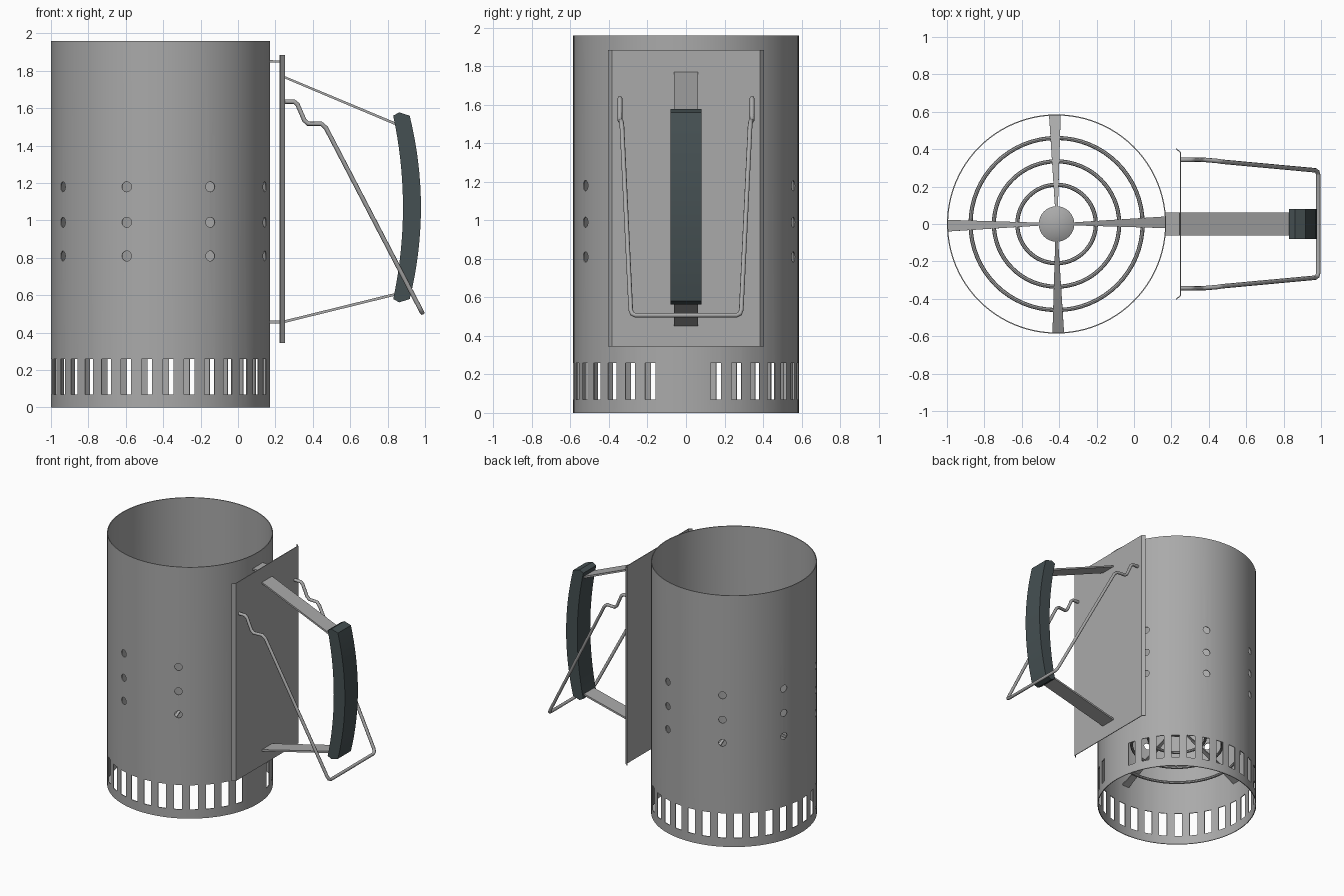
import bpy, bmesh, math
from mathutils import Matrix, Vector

if "Cube" in bpy.data.objects:
    bpy.data.objects.remove(bpy.data.objects["Cube"], do_unlink=True)

CX, R, H = -0.414, 0.586, 1.96      # tube axis, radius, height
SHEET = 0.006


def material(name, rgb):
    m = bpy.data.materials.new(name)
    m.use_nodes = True
    m.diffuse_color = (*rgb, 1)
    m.node_tree.nodes["Principled BSDF"].inputs["Base Color"].default_value = (*rgb, 1)
    return m


steel = material("grey steel", (0.4, 0.4, 0.4))
grip = material("dark grip", (0.06, 0.08, 0.085))


def activate(ob):
    bpy.ops.object.select_all(action="DESELECT")
    ob.select_set(True)
    bpy.context.view_layer.objects.active = ob


def add_object(name, data, mat):
    ob = bpy.data.objects.new(name, data)
    bpy.context.collection.objects.link(ob)
    data.materials.append(mat)
    return ob


def from_bmesh(name, bm, mat=steel):
    bmesh.ops.recalc_face_normals(bm, faces=bm.faces)
    me = bpy.data.meshes.new(name)
    bm.to_mesh(me)
    bm.free()
    return add_object(name, me, mat)


def smooth(ob, degrees=35):
    activate(ob)
    bpy.ops.object.shade_smooth_by_angle(angle=math.radians(degrees))


def solidify(ob, thickness, offset=0):
    mod = ob.modifiers.new("thickness", "SOLIDIFY")
    mod.thickness, mod.offset = thickness, offset
    activate(ob)
    bpy.ops.object.modifier_apply(modifier=mod.name)


def sweep(name, path, step, thickness):
    """Sheet made by sliding an open path along a step."""
    bm = bmesh.new()
    a = [bm.verts.new(p) for p in path]
    b = [bm.verts.new(Vector(p) + Vector(step)) for p in path]
    for i in range(len(path) - 1):
        bm.faces.new((a[i], a[i + 1], b[i + 1], b[i]))
    ob = from_bmesh(name, bm)
    solidify(ob, thickness)
    return ob


# Open tube
bm = bmesh.new()
bmesh.ops.create_cone(bm, segments=96, radius1=R, radius2=R, depth=H, cap_ends=False,
                      matrix=Matrix.Translation((CX, 0, H / 2)))
tube = from_bmesh("tube", bm)
solidify(tube, SHEET, -1)


# Vent slots around the foot and columns of round air holes
def around(degrees, z):
    return (Matrix.Translation((CX, 0, z)) @ Matrix.Rotation(math.radians(degrees), 4, "Z")
            @ Matrix.Translation((R, 0, 0)))


bm = bmesh.new()
for k in range(30):
    bmesh.ops.create_cube(bm, size=1, matrix=around(15.3 + 11.25 * k, 0.165)
                          @ Matrix.Diagonal((0.15, 0.058, 0.19, 1)))
for k in range(8):
    for z in (0.81, 0.99, 1.18):
        bmesh.ops.create_cone(bm, segments=20, radius1=0.027, radius2=0.027, depth=0.15,
                              cap_ends=True, matrix=around(-18 + 45 * k, z)
                              @ Matrix.Rotation(math.pi / 2, 4, "Y"))
cutter = from_bmesh("vent_cutter", bm)
cutter.hide_render = True
cut = tube.modifiers.new("vents", "BOOLEAN")
cut.operation, cut.solver, cut.object = "DIFFERENCE", "EXACT", cutter
activate(tube)
bpy.ops.object.modifier_apply(modifier=cut.name)
bpy.data.objects.remove(cutter, do_unlink=True)
smooth(tube)


# Conical grate inside: rings, tapered spokes and centre cap
def grate_z(r):
    return 0.40 + (R - r) * 0.45


for name, r in (("inner", 0.21), ("middle", 0.335), ("outer", 0.46)):
    bpy.ops.mesh.primitive_torus_add(major_radius=r, minor_radius=0.011, major_segments=64,
                                     minor_segments=8, location=(CX, 0, grate_z(r)))
    ring = bpy.context.object
    ring.name = "grate_ring_" + name
    ring.data.materials.append(steel)
    smooth(ring)

for k, side in enumerate(("left", "back", "right", "front")):
    bm = bmesh.new()
    r0, r1 = 0.05, R - SHEET
    corners = [(r0, -0.006), (r1, -0.022), (r1, 0.04), (r0, 0.006)]
    bm.faces.new([bm.verts.new((r, y, grate_z(r) + 0.012)) for r, y in corners])
    bm.transform(Matrix.Translation((CX, 0, 0)) @ Matrix.Rotation(k * math.pi / 2, 4, "Z"))
    solidify(from_bmesh("grate_spoke_" + side, bm), 0.008)

bpy.ops.mesh.primitive_cone_add(vertices=32, radius1=0.095, radius2=0, depth=0.05,
                                location=(CX, 0, grate_z(0.095) + 0.04))
cap = bpy.context.object
cap.name = "grate_cap"
cap.data.materials.append(steel)
smooth(cap)

# Heat shield with bent side edges
sweep("heat_shield", [(0.225, -0.403, 0.345), (0.248, -0.383, 0.345),
                      (0.248, 0.383, 0.345), (0.225, 0.403, 0.345)], (0, 0, 1.54), SHEET)

# Handle straps running from the tube through the shield to the grip
WIDE = 0.062
sweep("upper_strap", [(0.168, -WIDE, 1.85), (0.239, -WIDE, 1.85), (0.239, -WIDE, 1.77),
                      (0.87, -WIDE, 1.505)], (0, 2 * WIDE, 0), 0.014)
sweep("lower_strap", [(0.168, -WIDE, 0.457), (0.24, -WIDE, 0.457),
                      (0.87, -WIDE, 0.612)], (0, 2 * WIDE, 0), 0.014)

# Curved grip: arced side profile, extruded across
MID, STEPS = 1.07, 16
inner, outer = [], []
for i in range(STEPS + 1):
    t = 2 * i / STEPS - 1
    inner.append((0.83 + 0.052 * (1 - t * t), MID + 0.49 * t))
    outer.append((0.918 + 0.06 * (1 - t * t), MID + 0.49 * t))
profile = ([(0.862, MID - 0.508)] + outer + [(0.862, MID + 0.508)] + inner[::-1])
bm = bmesh.new()
side = bm.faces.new([bm.verts.new((x, -0.08, z)) for x, z in profile])
out = bmesh.ops.extrude_face_region(bm, geom=[side])
bmesh.ops.translate(bm, vec=(0, 0.16, 0),
                    verts=[v for v in out["geom"] if isinstance(v, bmesh.types.BMVert)])
smooth(from_bmesh("grip", bm, grip), 15)

# Swinging wire bail: half path mirrored across the middle
half = [(0.245, 0.343, 1.635), (0.3, 0.343, 1.635), (0.318, 0.343, 1.62),
        (0.355, 0.343, 1.535), (0.375, 0.343, 1.517), (0.445, 0.337, 1.517),
        (0.47, 0.333, 1.495), (0.97, 0.287, 0.535), (0.98, 0.28, 0.515),
        (0.985, 0.262, 0.507)]
path = half + [(x, -y, z) for x, y, z in reversed(half)]
curve = bpy.data.curves.new("wire_bail", "CURVE")
curve.dimensions = "3D"
curve.bevel_depth, curve.bevel_resolution, curve.use_fill_caps = 0.012, 2, True
spline = curve.splines.new("POLY")
spline.points.add(len(path) - 1)
for point, co in zip(spline.points, path):
    point.co = (*co, 1)
bail = add_object("wire_bail", curve, steel)
activate(bail)
bpy.ops.object.convert(target="MESH")
smooth(bpy.context.object, 50)
